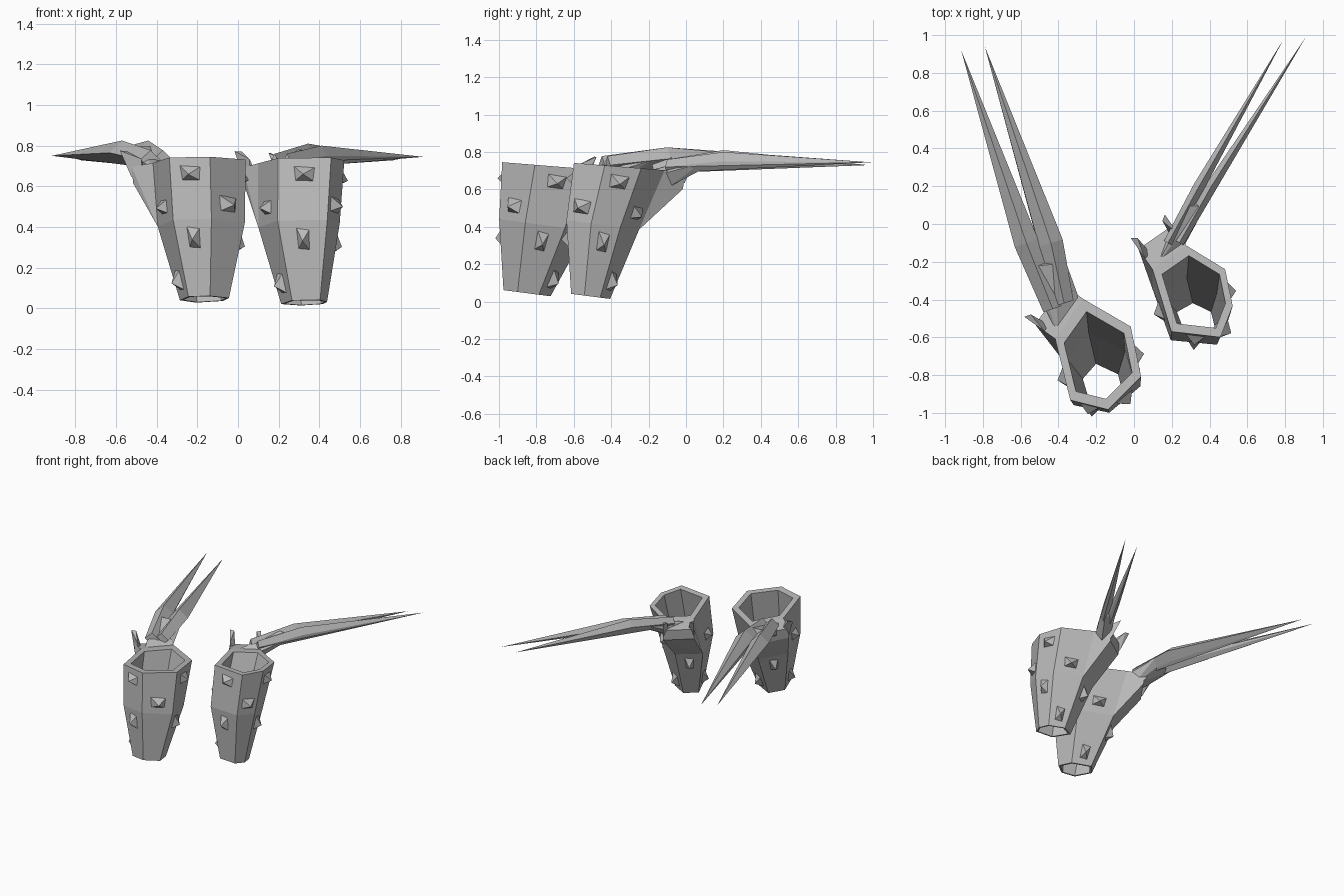
import bpy, bmesh
from mathutils import Vector as V

cube = bpy.data.objects.get("Cube")
if cube:
    bpy.data.objects.remove(cube)

grey = bpy.data.materials.new("steel grey")
grey.use_nodes = True
COLOUR = (0.5, 0.5, 0.5, 1)
grey.diffuse_color = COLOUR
grey.node_tree.nodes["Principled BSDF"].inputs["Base Color"].default_value = COLOUR


def finish(bm, name):
    bmesh.ops.recalc_face_normals(bm, faces=bm.faces)
    mesh = bpy.data.meshes.new(name)
    bm.to_mesh(mesh)
    bm.free()
    mesh.materials.append(grey)
    obj = bpy.data.objects.new(name, mesh)
    bpy.context.collection.objects.link(obj)
    return obj


def hull(points, name):
    bm = bmesh.new()
    verts = [bm.verts.new(p) for p in points]
    out = bmesh.ops.convex_hull(bm, input=verts)
    loose = [v for v in bm.verts if not v.link_faces]
    bmesh.ops.delete(bm, geom=loose, context='VERTS')
    return finish(bm, name)


def ring(rim, centre, scale, height, slope):
    """Scaled copy of the rim outline on a plane that drops toward the back."""
    mid = V(((min(p[0] for p in rim) + max(p[0] for p in rim)) / 2,
             (min(p[1] for p in rim) + max(p[1] for p in rim)) / 2))
    pts = []
    for p in rim:
        x = centre[0] + (p[0] - mid.x) * scale[0]
        y = centre[1] + (p[1] - mid.y) * scale[1]
        pts.append(V((x, y, height - slope * (y - centre[1]))))
    return pts


def inset(pts, factor):
    c = sum(pts, V()) / len(pts)
    return [c + (p - c) * factor for p in pts]


def cuff(top, mid, low, name):
    """Open six-sided tapering tube with a thick rim."""
    loops = [low, mid, top, inset(top, 0.79), inset(mid, 0.82), inset(low, 0.88)]
    bm = bmesh.new()
    vs = [[bm.verts.new(p) for p in loop] for loop in loops]
    for a, b in zip(vs, vs[1:] + vs[:1]):
        for i in range(6):
            j = (i + 1) % 6
            bm.faces.new((a[i], a[j], b[j], b[i]))
    return finish(bm, name)


def stud(top, mid, low, side, upper, t, name):
    """Four-sided pyramid on one panel; t runs up the panel."""
    a, b = (mid, top) if upper else (low, mid)
    j = (side + 1) % 6

    def at(u, w):
        return a[side].lerp(a[j], u).lerp(b[side].lerp(b[j], u), w)
    c = at(0.5, t)
    across = (at(1, t) - at(0, t)).normalized()
    up = (at(0.5, 1) - at(0.5, 0)).normalized()
    out = across.cross(up).normalized()
    wide, tall = (0.058, 0.042) if upper else (0.035, 0.06)
    wide = min(wide, (at(1, t) - at(0, t)).length * 0.36)
    base = [c + across * wide * s + up * tall * k - out * 0.006
            for s, k in ((-1, 1), (1, 0.8), (0.9, -1), (-0.8, -0.9))]
    hull(base + [c + out * 0.045 - up * 0.01], name)


def blade(root, middle, tip, half, rise, drop, name):
    """Long diamond-section blade, ridged along the top."""
    root, middle, tip = V(root), V(middle), V(tip)
    side = (tip - root).cross(V((0, 0, 1))).normalized()
    up = V((0, 0, 1))
    pts = [tip]
    for c, k in ((root, 0.8), (middle, 1)):
        pts += [c + side * half * k, c - side * half * k,
                c + up * rise * k, c - up * drop * k]
    hull(pts, name)


def gauntlet(label, rim, centres, blades, shape):
    top = ring(rim, centres[0], (1, 1), 0.722, 0.08)
    mid = ring(rim, centres[1], (0.94, 0.8), 0.41, 0.13)
    low = ring(rim, centres[2], (0.53, 0.43), centres[3], 0.13)
    cuff(top, mid, low, label + "_cuff")

    # Studs alternate between high and low rows around the cuff
    for side in range(6):
        for upper, t in ((True, 0.75 if side % 2 == 0 else 0.27),
                         (False, 0.77 if side % 2 == 0 else 0.25)):
            if (side, upper) != (1, False) and not (side == 4 and upper):
                stud(top, mid, low, side, upper, t, label + "_stud")

    # Wedge behind the cuff that carries the blades
    e, f = top[4], top[5]
    out = (f - e).cross(V((0, 0, 1))).normalized()
    if out.dot((e + f) / 2 - sum(top, V()) / 6) < 0:
        out = -out
    down = V((0, 0, -1))
    wedge = [e, f, mid[4], mid[5]]
    for p in (e, f):
        wedge += [p + out * 0.13 + down * 0.02, p + out * 0.12 + down * 0.1]
    hull(wedge, label + "_blade_mount")

    # Small thorns at the corners of the wedge
    along = (e - f).normalized()
    for corner, s, reach in ((f, 1, 0.2), (e, -1, 0.2)):
        base = corner + out * 0.07
        hull([base + down * 0.05, base + along * s * 0.04 + down * 0.05,
              base + out * 0.06 + down * 0.07, base - down * 0.02,
              corner + out * reach - down * 0.06,
              corner + out * (reach - 0.02) + along * s * 0.03 - down * 0.06],
             label + "_thorn")

    # Flared shoulder joining the rim to both blades
    half, rise, drop = shape
    shoulder = [e.lerp(f, 0.1) + down * 0.02, e.lerp(f, 0.9) + down * 0.02,
                e.lerp(f, 0.2) + out * 0.04 + down * 0.1,
                e.lerp(f, 0.8) + out * 0.04 + down * 0.1]
    for root, middle, tip in blades:
        c = V(root).lerp(V(middle), 0.65)
        side = (V(tip) - V(root)).cross(V((0, 0, 1))).normalized() * half * 0.85
        shoulder += [c + side, c - side, c + V((0, 0, rise * 0.7)),
                     c - V((0, 0, drop * 0.7))]
        blade(root, middle, tip, half, rise, drop, label + "_blade")
    hull(shoulder, label + "_blade_shoulder")


# Rim outlines run from the front corner counter-clockwise
gauntlet("right",
         [(-0.34, -0.935), (-0.14, -0.985), (0.035, -0.81),
          (-0.02, -0.545), (-0.27, -0.40), (-0.42, -0.61)],
         [(-0.19, -0.69), (-0.18, -0.765), (-0.165, -0.85), 0.045],
         [((-0.43, -0.45, 0.73), (-0.57, -0.1, 0.765), (-0.915, 0.92, 0.75)),
          ((-0.37, -0.42, 0.73), (-0.44, -0.1, 0.765), (-0.79, 0.94, 0.73))],
         (0.065, 0.06, 0.05))
gauntlet("left",
         [(0.20, -0.57), (0.46, -0.60), (0.525, -0.435),
          (0.485, -0.24), (0.28, -0.115), (0.10, -0.24)],
         [(0.31, -0.357), (0.30, -0.445), (0.325, -0.51), 0.028],
         [((0.23, -0.10), (0.41, 0.2), (0.91, 0.99)),
          ((0.18, -0.10), (0.345, 0.2), (0.79, 0.975))]
         and [((0.24, -0.10, 0.72), (0.41, 0.2, 0.75), (0.91, 0.99, 0.745)),
              ((0.18, -0.10, 0.72), (0.345, 0.2, 0.76), (0.79, 0.975, 0.73))],
         (0.03, 0.05, 0.04))
